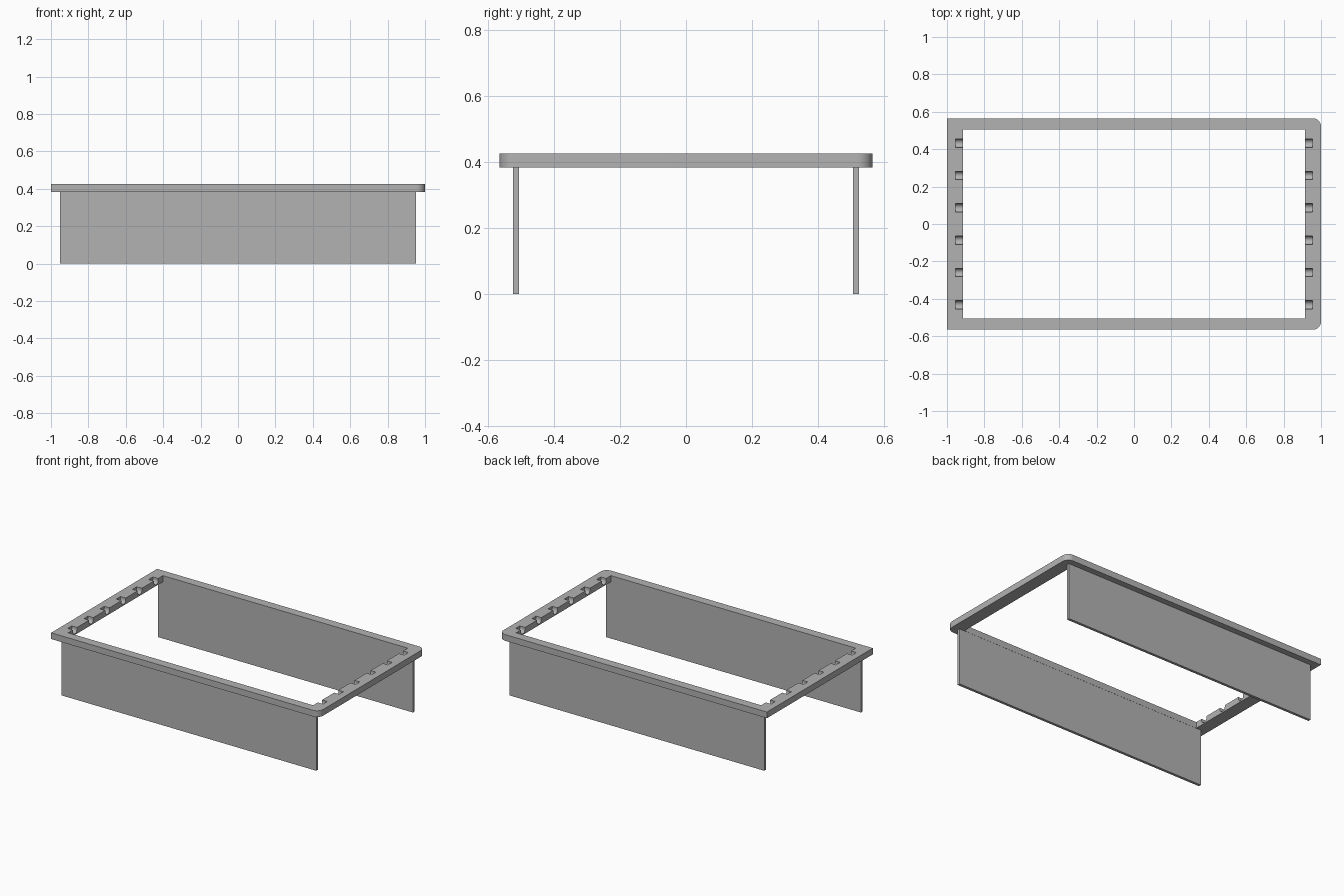
import bpy, bmesh, math
from mathutils import Vector

cube = bpy.data.objects.get("Cube")
if cube:
    bpy.data.objects.remove(cube, do_unlink=True)

grey = bpy.data.materials.new("plain grey")
grey.use_nodes = True
grey.diffuse_color = (0.45, 0.45, 0.45, 1)
grey.node_tree.nodes["Principled BSDF"].inputs["Base Color"].default_value = grey.diffuse_color

HALF_X, HALF_Y = 1.0, 0.565
TOP, UNDER = 0.425, 0.383
OPEN_X, OPEN_Y = 0.915, 0.505


def add_prism(bm, profile, offset):
    """Extrude a closed outline along an offset."""
    face = bm.faces.new([bm.verts.new(p) for p in profile])
    ext = bmesh.ops.extrude_face_region(bm, geom=[face])
    moved = [v for v in ext["geom"] if isinstance(v, bmesh.types.BMVert)]
    bmesh.ops.translate(bm, verts=moved, vec=Vector(offset))
    bmesh.ops.recalc_face_normals(bm, faces=bm.faces)


def make_object(name, bm):
    mesh = bpy.data.meshes.new(name)
    bm.to_mesh(mesh)
    bm.free()
    mesh.materials.append(grey)
    obj = bpy.data.objects.new(name, mesh)
    bpy.context.collection.objects.link(obj)
    return obj


def rectangle(hx, hy, z):
    return [(-hx, -hy, z), (hx, -hy, z), (hx, hy, z), (-hx, hy, z)]


def cut(target, cutter):
    """Subtract the cutter and remove it."""
    cutter.hide_render = True
    mod = target.modifiers.new("cut", "BOOLEAN")
    mod.operation, mod.solver, mod.object = "DIFFERENCE", "EXACT", cutter
    bpy.ops.object.select_all(action="DESELECT")
    bpy.context.view_layer.objects.active = target
    target.select_set(True)
    bpy.ops.object.modifier_apply(modifier=mod.name)
    bpy.data.objects.remove(cutter, do_unlink=True)


# Frame outline: square corners at -x, rounded corners at +x
def corner(sign, start, r=0.045, steps=10):
    cx, cy = HALF_X - r, sign * (HALF_Y - r)
    angles = [start + math.pi / 2 * i / steps for i in range(steps + 1)]
    return [(cx + r * math.cos(a), cy + r * math.sin(a), UNDER) for a in angles]


outline = [(-HALF_X, HALF_Y, UNDER), (-HALF_X, -HALF_Y, UNDER)]
outline += corner(-1, -math.pi / 2) + corner(1, 0)
bm = bmesh.new()
add_prism(bm, outline, (0, 0, TOP - UNDER))
frame = make_object("frame", bm)

# Rectangular opening through the frame
bm = bmesh.new()
add_prism(bm, rectangle(OPEN_X, OPEN_Y, UNDER - 0.1), (0, 0, 0.3))
cut(frame, make_object("opening_cutter", bm))

# Round-bottomed rod slots along both short rails
bm = bmesh.new()
radius, floor = 0.0225, TOP - 0.034
for side in (-1, 1):
    for i in range(6):
        y = (i - 2.5) * 0.173
        x = side * (OPEN_X - 0.03)
        arc = [math.pi + math.pi * k / 12 for k in range(13)]
        profile = [(x, y + radius * math.cos(a), floor + radius + radius * math.sin(a)) for a in arc]
        profile += [(x, y + radius, TOP + 0.05), (x, y - radius, TOP + 0.05)]
        add_prism(bm, profile, (side * 0.069, 0, 0))
cut(frame, make_object("slot_cutter", bm))
bpy.ops.object.shade_smooth_by_angle(angle=math.radians(30))

# Long upright panels under the front and back rails
for name, sign in (("front_panel", -1), ("back_panel", 1)):
    bm = bmesh.new()
    add_prism(bm, rectangle(0.952, 0.009, 0), (0, 0, UNDER))
    make_object(name, bm).location.y = sign * 0.515
